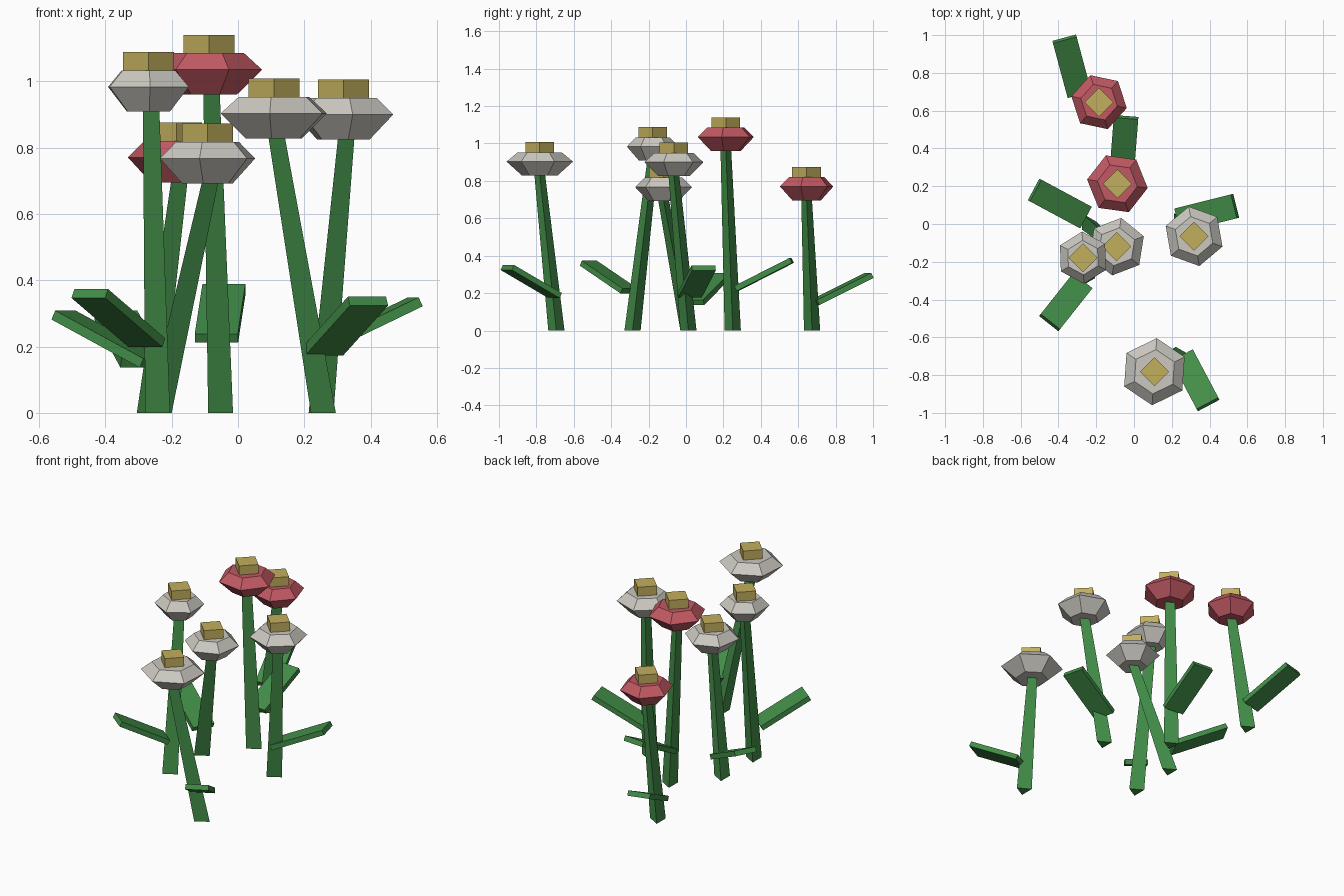
import bpy, bmesh
from math import pi, cos, sin, radians
from mathutils import Vector, Matrix

cube = bpy.data.objects.get("Cube")
if cube:
    bpy.data.objects.remove(cube, do_unlink=True)


def material(name, rgb):
    mat = bpy.data.materials.new(name)
    mat.use_nodes = True
    mat.diffuse_color = (*rgb, 1)
    mat.node_tree.nodes["Principled BSDF"].inputs["Base Color"].default_value = (*rgb, 1)
    return mat


GREEN = material("leaf_green", (0.055, 0.27, 0.065))
WHITE = material("petal_white", (0.6, 0.58, 0.53))
RED = material("petal_red", (0.54, 0.1, 0.125))
YELLOW = material("pollen_yellow", (0.54, 0.43, 0.11))


def finish(bm, name, mat):
    bmesh.ops.recalc_face_normals(bm, faces=bm.faces)
    mesh = bpy.data.meshes.new(name)
    bm.to_mesh(mesh)
    bm.free()
    mesh.materials.append(mat)
    bpy.context.collection.objects.link(bpy.data.objects.new(name, mesh))


def loft(name, mat, sides, phase, rings):
    """Join horizontal polygon rings (centre, radius) into a capped solid."""
    bm = bmesh.new()
    loops = []
    for centre, radius in rings:
        angles = [phase + 2 * pi * i / sides for i in range(sides)]
        loops.append([bm.verts.new(Vector(centre) + Vector((cos(a), sin(a), 0)) * radius)
                      for a in angles])
    for low, high in zip(loops, loops[1:]):
        for i in range(sides):
            j = (i + 1) % sides
            bm.faces.new((low[i], low[j], high[j], high[i]))
    bm.faces.new(loops[0][::-1])
    bm.faces.new(loops[-1])
    finish(bm, name, mat)


def leaf_plate(name, inner, outer, width=0.13, thickness=0.03):
    """Flat rectangular leaf running from the stem up to its tip."""
    inner, outer = Vector(inner), Vector(outer)
    along = outer - inner
    across = along.cross(Vector((0, 0, 1))).normalized()
    normal = across.cross(along).normalized()
    frame = Matrix((along, across * width, normal * thickness)).transposed().to_4x4()
    bm = bmesh.new()
    bmesh.ops.create_cube(bm, size=1, matrix=Matrix.Translation((inner + outer) / 2) @ frame)
    finish(bm, name, GREEN)


def flower(label, petals, base, head, radius, turn, leaf_in, leaf_out):
    x, y, z = head                      # z is the widest level of the blossom
    under, over = z - 0.075, z + 0.05
    # Three-sided tapering stem
    loft(label + "_stem", GREEN, 3, 0, [((*base, 0), 0.05), ((x, y, under + 0.005), 0.033)])
    # Six-sided blossom
    loft(label + "_petals", petals, 6, radians(turn),
         [((x, y, under), radius * 0.53), ((x, y, z), radius), ((x, y, over), radius * 0.66)])
    # Square flower centre
    loft(label + "_centre", YELLOW, 4, 0,
         [((x, y, over - 0.01), 0.077), ((x, y, over + 0.055), 0.077)])
    leaf_plate(label + "_leaf", leaf_in, leaf_out)


flower("back_red", RED, (-0.28, 0.674), (-0.185, 0.645, 0.77), 0.15, -12,
       (-0.29, 0.69, 0.15), (-0.368, 0.98, 0.295))
flower("middle_red", RED, (-0.065, 0.25), (-0.088, 0.213, 1.035), 0.162, -8,
       (-0.065, 0.27, 0.225), (-0.042, 0.565, 0.375))
flower("left_white", WHITE, (0.238, 0.013), (0.318, -0.065, 0.9), 0.16, -20,
       (0.235, 0.02, 0.19), (0.535, 0.095, 0.335))
flower("short_white", WHITE, (-0.25, 0.013), (-0.092, -0.12, 0.767), 0.154, 21,
       (-0.26, 0.037, 0.15), (-0.526, 0.18, 0.295))
flower("tall_white", WHITE, (-0.255, -0.286), (-0.27, -0.178, 0.983), 0.138, 32,
       (-0.275, -0.305, 0.212), (-0.447, -0.522, 0.36))
flower("front_white", WHITE, (0.245, -0.693), (0.108, -0.782, 0.903), 0.178, 26,
       (0.257, -0.7, 0.187), (0.392, -0.955, 0.337))
